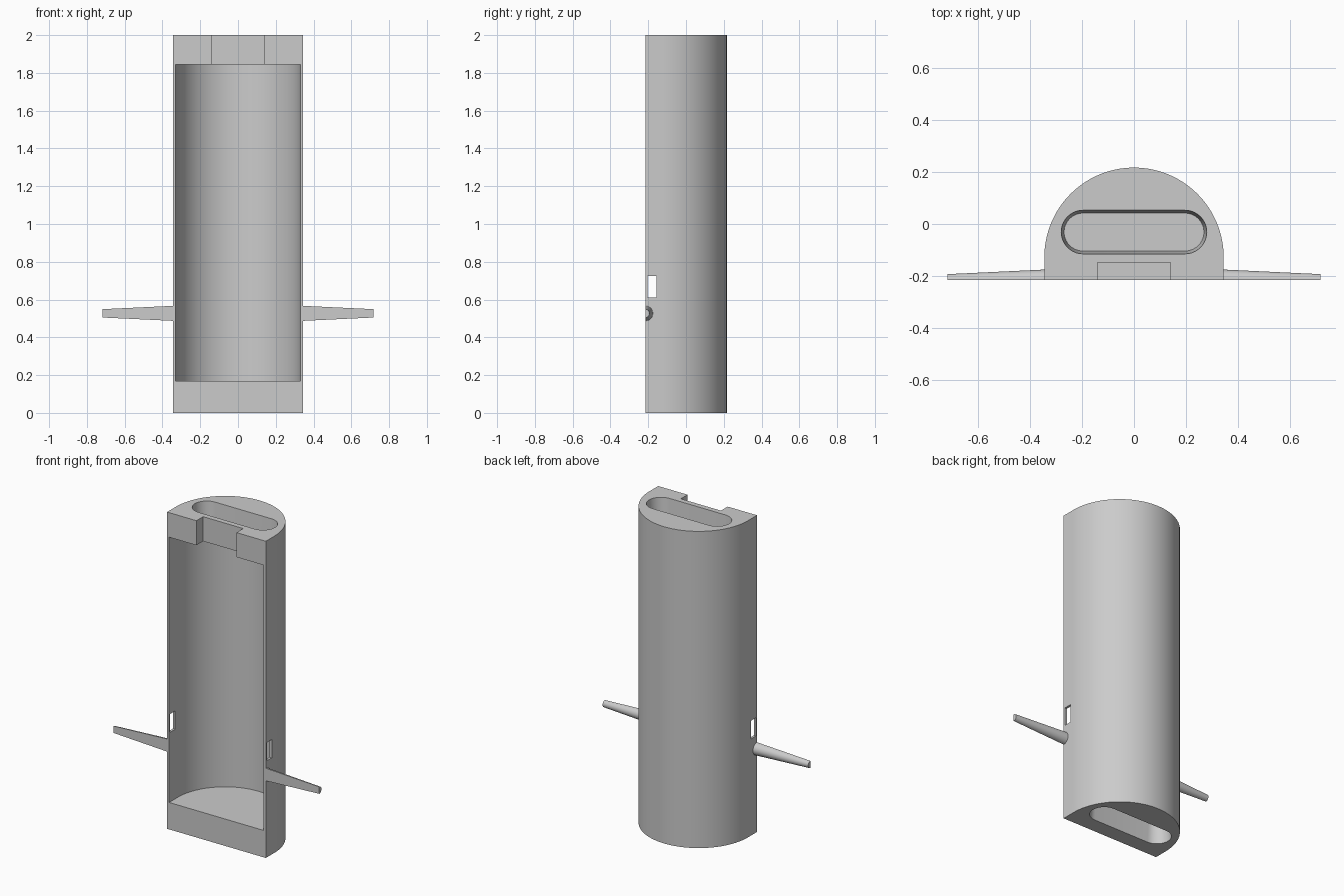
import bpy, bmesh, math

cube = bpy.data.objects.get("Cube")
if cube:
    bpy.data.objects.remove(cube)

FRONT, BACK, HEIGHT = -0.215, 0.217, 2.0
RADIUS = 0.345
ARC_Y = BACK - RADIUS
FLOOR, CEILING = 0.17, 1.845

grey = bpy.data.materials.new("plain grey")
grey.use_nodes = True
colour = (0.6, 0.6, 0.6, 1)
grey.diffuse_color = colour
grey.node_tree.nodes["Principled BSDF"].inputs["Base Color"].default_value = colour


def arc(cx, cy, r, start, end, n):
    angles = [math.radians(start + (end - start) * i / n) for i in range(n + 1)]
    return [(cx + r * math.cos(a), cy + r * math.sin(a)) for a in angles]


def d_profile(r, front):
    """Half-round outline with short straight sides and a flat front."""
    return [(-r, front), (r, front)] + arc(0, ARC_Y, r, 0, 180, 64)


def slot_profile(r):
    """Long slot with round ends."""
    return arc(0.196, -0.031, r, -90, 90, 20) + arc(-0.196, -0.031, r, 90, 270, 20)


def box_profile(x0, x1, y0, y1):
    return [(x0, y0), (x1, y0), (x1, y1), (x0, y1)]


def loft(name, lower, upper):
    """Closed solid between two matching rings of 3D points."""
    bm = bmesh.new()
    a = [bm.verts.new(p) for p in lower]
    b = [bm.verts.new(p) for p in upper]
    bm.faces.new(a)
    bm.faces.new(b)
    for i in range(len(a)):
        j = (i + 1) % len(a)
        bm.faces.new((a[i], a[j], b[j], b[i]))
    bmesh.ops.recalc_face_normals(bm, faces=bm.faces)
    mesh = bpy.data.meshes.new(name)
    bm.to_mesh(mesh)
    bm.free()
    mesh.materials.append(grey)
    obj = bpy.data.objects.new(name, mesh)
    bpy.context.collection.objects.link(obj)
    return obj


def prism(name, low, z0, z1, high=None):
    return loft(name, [(x, y, z0) for x, y in low], [(x, y, z1) for x, y in high or low])


def activate(obj):
    bpy.ops.object.select_all(action='DESELECT')
    obj.select_set(True)
    bpy.context.view_layer.objects.active = obj


def cut(obj, cutter):
    cutter.hide_render = True
    mod = obj.modifiers.new("cut", 'BOOLEAN')
    mod.operation = 'DIFFERENCE'
    mod.solver = 'EXACT'
    mod.object = cutter
    activate(obj)
    bpy.ops.object.modifier_apply(modifier=mod.name)
    bpy.data.objects.remove(cutter)


# Half-round shell with an open front
shell = prism("shell", d_profile(RADIUS, FRONT), 0, HEIGHT)
cut(shell, prism("cavity_cutter", d_profile(0.33, FRONT - 0.1), FLOOR, CEILING))

# Notch through the front of the top cap
cut(shell, prism("notch_cutter", box_profile(-0.14, 0.14, FRONT - 0.1, -0.148),
                 CEILING - 0.03, HEIGHT + 0.1))

# Tapered blind slots in both ends
wide, narrow = slot_profile(0.084), slot_profile(0.073)
cut(shell, prism("top_slot_cutter", narrow, CEILING + 0.015, HEIGHT + 0.001, wide))
cut(shell, prism("bottom_slot_cutter", wide, -0.001, FLOOR - 0.015, narrow))

# Small window through both side walls
cut(shell, prism("window_cutter", box_profile(-0.5, 0.5, -0.205, -0.155), 0.61, 0.725))

# Tapered half-round pegs, flat at the front
pegs = []
for side, name in ((1, "left_peg"), (-1, "right_peg")):
    rings = [[(side * x, y, z) for y, z in arc(FRONT, 0.527, r, -90, 90, 24)]
             for x, r in ((0.338, 0.04), (0.718, 0.022))]
    pegs.append(loft(name, *rings))

for obj in [shell] + pegs:
    activate(obj)
    bpy.ops.object.shade_smooth_by_angle(angle=math.radians(30))
